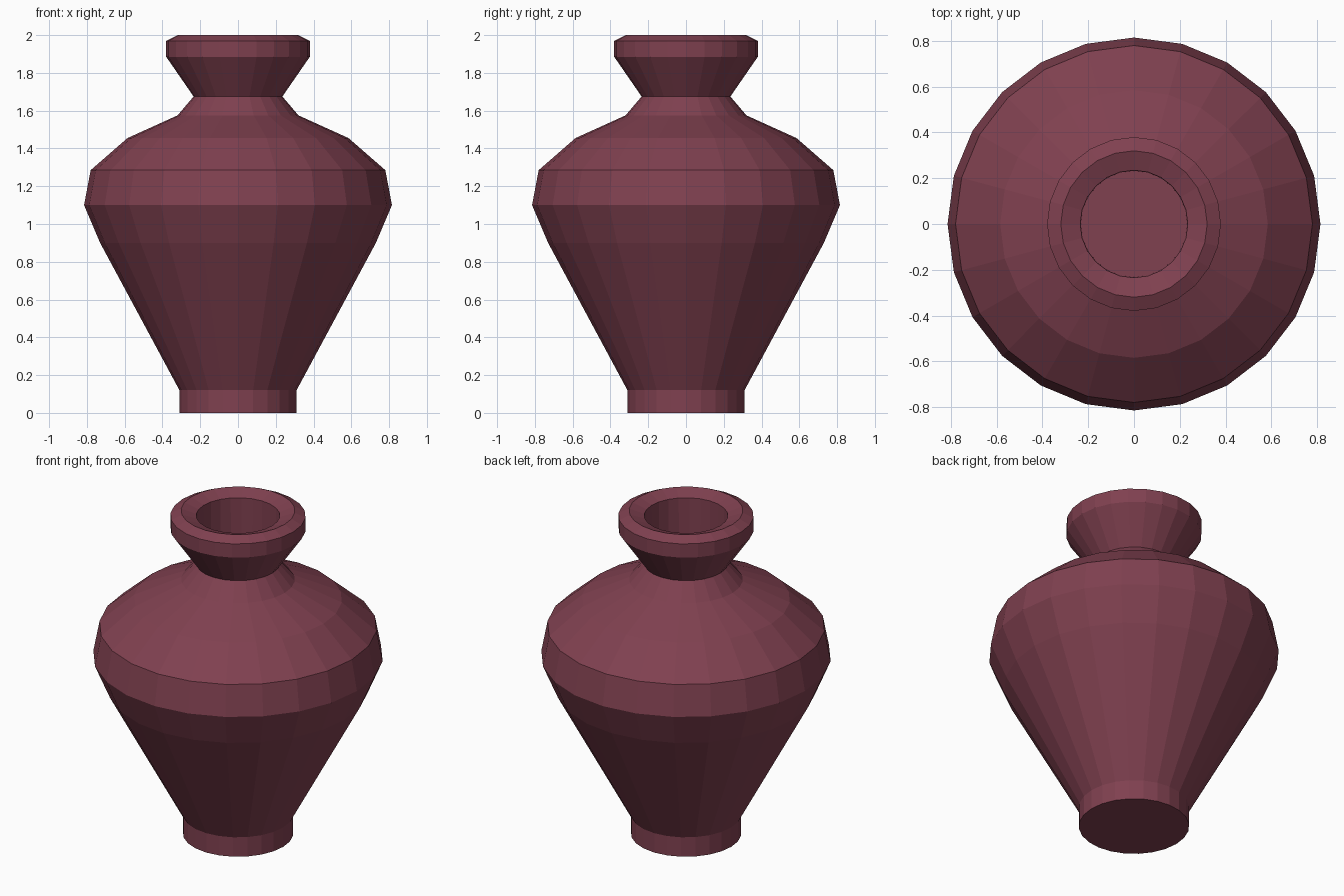
import bpy, bmesh, math

if "Cube" in bpy.data.objects:
    bpy.data.objects.remove(bpy.data.objects["Cube"])

SIDES = 24

# Urn colour
mat = bpy.data.materials.new("dark plum clay")
mat.diffuse_color = (0.215, 0.052, 0.080, 1.0)
mat.use_nodes = True
mat.node_tree.nodes["Principled BSDF"].inputs["Base Color"].default_value = mat.diffuse_color

# Profile (radius, height): foot, body, shoulder, neck, rim, then inside the mouth
profile = [
    (0.31, 0.0), (0.31, 0.12),
    (0.73, 0.90), (0.815, 1.10), (0.78, 1.285),
    (0.585, 1.455), (0.32, 1.575),
    (0.235, 1.675), (0.38, 1.885), (0.38, 1.97),
    (0.32, 2.0), (0.235, 1.97), (0.233, 1.68),
]

# Revolve the profile into rings and bridge them
bm = bmesh.new()
rings = []
for r, z in profile:
    rings.append([bm.verts.new((r * math.cos(a), r * math.sin(a), z))
                  for a in (2 * math.pi * i / SIDES for i in range(SIDES))])
for low, high in zip(rings, rings[1:]):
    for i in range(SIDES):
        j = (i + 1) % SIDES
        bm.faces.new((low[i], low[j], high[j], high[i]))

# Underside and mouth floor
bm.faces.new(rings[0][::-1])
bm.faces.new(rings[-1])

mesh = bpy.data.meshes.new("urn")
bm.to_mesh(mesh)
bm.free()
mesh.materials.append(mat)
urn = bpy.data.objects.new("urn", mesh)
bpy.context.collection.objects.link(urn)
